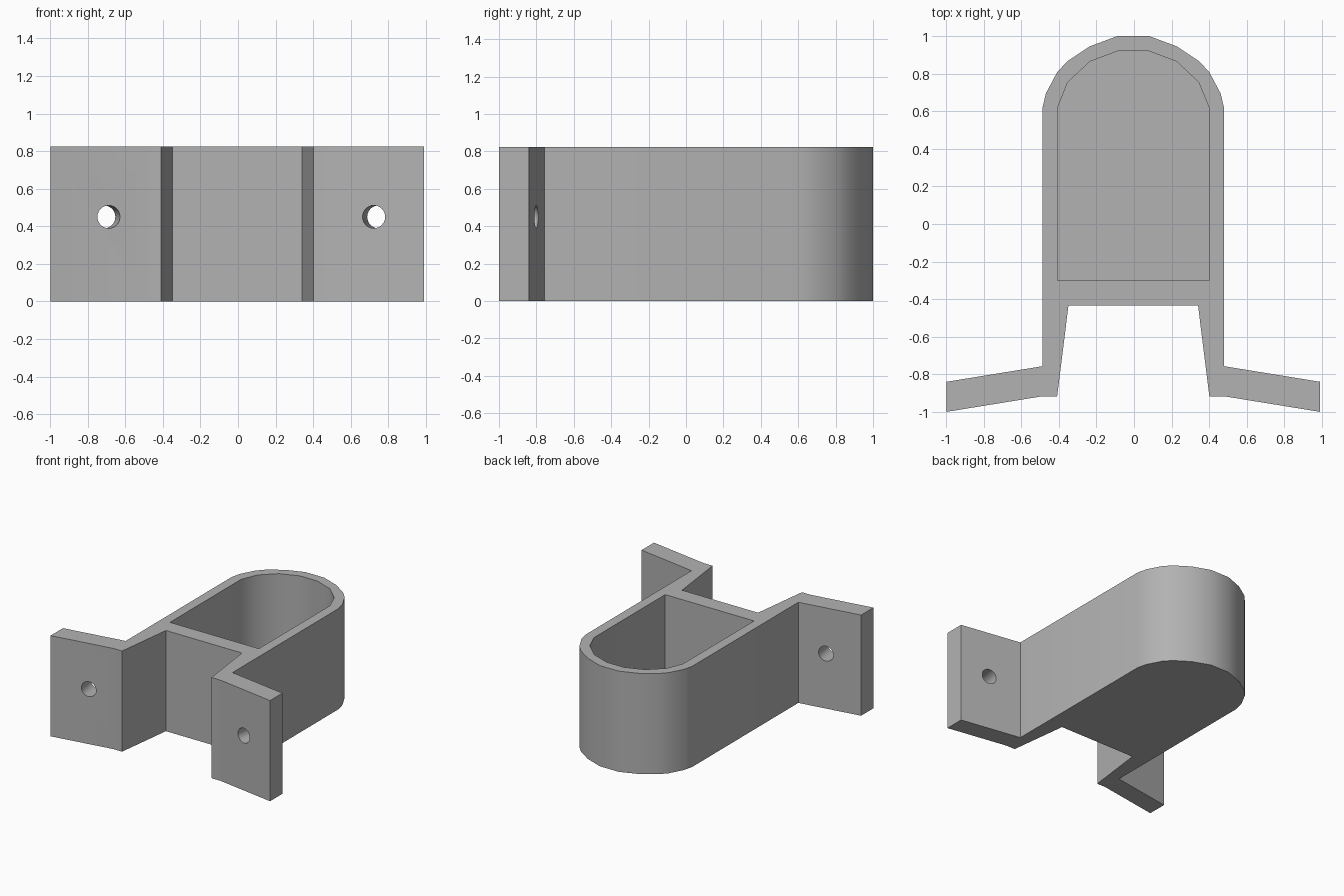
import bpy, bmesh, math
from mathutils import Vector

cube = bpy.data.objects.get("Cube")
if cube:
    bpy.data.objects.remove(cube, do_unlink=True)

HEIGHT, FLOOR, MID = 0.825, 0.08, -0.004

grey = bpy.data.materials.new("plain grey")
grey.use_nodes = True
colour = (0.45, 0.45, 0.45, 1)
grey.diffuse_color = colour
grey.node_tree.nodes["Principled BSDF"].inputs["Base Color"].default_value = colour


def prism(name, half, z0, z1):
    """Mirror a half outline about the middle and extrude it upwards."""
    outline = [(MID + x, y) for x, y in half]
    outline += [(MID - x, y) for x, y in reversed(half)]
    bm = bmesh.new()
    face = bm.faces.new([bm.verts.new((x, y, z0)) for x, y in outline])
    top = bmesh.ops.extrude_face_region(bm, geom=[face])["geom"]
    verts = [v for v in top if isinstance(v, bmesh.types.BMVert)]
    bmesh.ops.translate(bm, verts=verts, vec=(0, 0, z1 - z0))
    bmesh.ops.recalc_face_normals(bm, faces=bm.faces)
    mesh = bpy.data.meshes.new(name)
    bm.to_mesh(mesh)
    bm.free()
    mesh.materials.append(grey)
    obj = bpy.data.objects.new(name, mesh)
    bpy.context.collection.objects.link(obj)
    return obj


def cut(target, cutter):
    """Subtract the cutter and discard it."""
    cutter.hide_render = True
    mod = target.modifiers.new("cut", 'BOOLEAN')
    mod.operation, mod.solver, mod.object = 'DIFFERENCE', 'EXACT', cutter
    bpy.ops.object.select_all(action='DESELECT')
    target.select_set(True)
    bpy.context.view_layer.objects.active = target
    bpy.ops.object.modifier_apply(modifier=mod.name)
    bpy.data.objects.remove(cutter, do_unlink=True)


# Bracket body: notch, splayed flange, side wall and rounded back
bracket = prism("bracket", [
    (0.345, -0.435), (0.405, -0.917), (0.484, -0.917), (0.995, -1.0),
    (0.995, -0.84), (0.484, -0.757), (0.484, 0.615), (0.465, 0.695),
    (0.405, 0.808), (0.35, 0.867), (0.233, 0.945), (0.085, 1.0)], 0, HEIGHT)

# Round-ended pocket, open at the top
pocket = prism("pocket_cutter", [
    (0.403, -0.3), (0.403, 0.62), (0.348, 0.755), (0.23, 0.865),
    (0.078, 0.922)], FLOOR, HEIGHT + 0.2)
cut(bracket, pocket)

# Screw holes square to the splayed flanges
for side, x in ((-1, 0.688), (1, 0.723)):
    axis = Vector((side * 0.16, 1, 0)).normalized()
    front = Vector((side * x, -0.917 - (x - 0.484) * 0.162, 0.45))
    bpy.ops.mesh.primitive_cylinder_add(
        vertices=24, radius=0.061, depth=0.4, location=front + axis * 0.08,
        rotation=axis.to_track_quat('Z', 'Y').to_euler())
    hole = bpy.context.object
    hole.data.materials.append(grey)
    cut(bracket, hole)

# Smooth the rounded end and hole walls, keep corners crisp
bpy.ops.object.select_all(action='DESELECT')
bracket.select_set(True)
bpy.context.view_layer.objects.active = bracket
bpy.ops.object.shade_smooth_by_angle(angle=math.radians(30))
